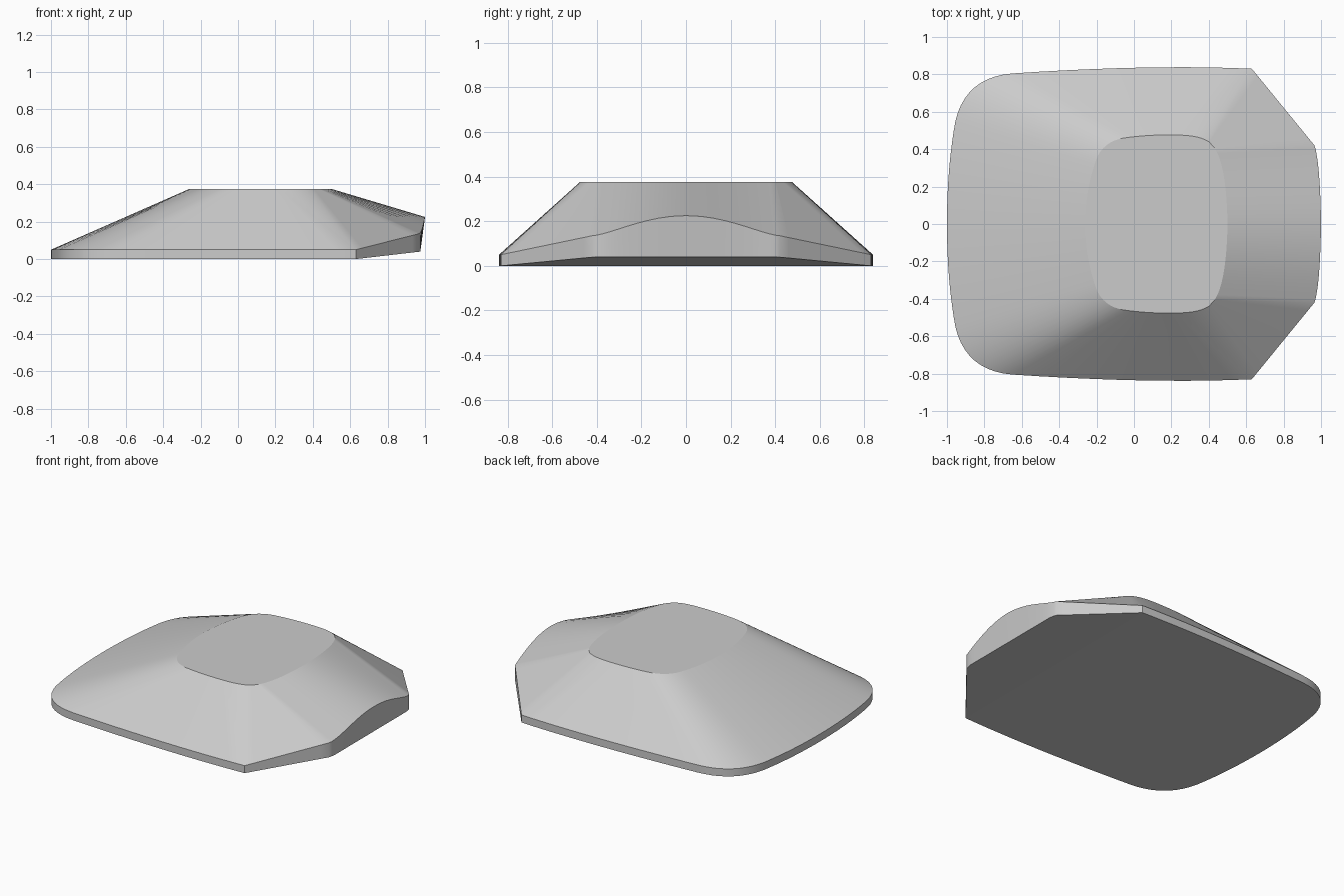
import bpy, bmesh

cube = bpy.data.objects.get("Cube")
if cube:
    bpy.data.objects.remove(cube)

STEPS = 10
NOSE_X, CORNER_X, CORNER_Y, KEEL_X = 0.975, 0.63, 0.42, 0.965
RIM_Z, TOP_Z = 0.05, 0.375

# Half outline as matching curve pieces: (start, control, end) for the rim and the top
PIECES = [
    (((-1, 0), (-1, .3), (-.955, .55)), ((-.26, 0), (-.26, .17), (-.21, .32))),          # tail
    (((-.955, .55), (-.9, .785), (-.65, .805)), ((-.21, .32), (-.175, .45), (-.03, .463))),  # tail corner
    (((-.65, .805), (.1, .855), (.63, .83)), ((-.03, .463), (.1, .48), (.25, .475))),    # side
    (((.63, .83),) * 3, ((.25, .475), (.35, .472), (.4, .44))),                          # shoulder fan
    (((.63, .83), (.7975, .625), (.965, .42)), ((.4, .44), (.42, .42), (.435, .4))),     # chamfer
    (((.965, .42), (.995, .33), (1, 0)), ((.435, .4), (.495, .3), (.5, 0))),             # nose
]


def bezier(points, t):
    a, b, c = points
    return tuple((1 - t) ** 2 * p + 2 * t * (1 - t) * q + t * t * r for p, q, r in zip(a, b, c))


def rim_height(x, y):
    """Level rim that climbs along the chamfer and arches over the nose."""
    if x <= CORNER_X:
        return RIM_Z
    if abs(y) >= CORNER_Y:
        return RIM_Z + 0.085 * (x - CORNER_X) / (KEEL_X - CORNER_X)
    return 0.135 + 0.09 * (1 - (y / CORNER_Y) ** 2) ** 1.5


def floor_point(x, y):
    """Flat underside with a slight upward tilt towards the nose."""
    x = min(x, NOSE_X)
    return x, y, 0.04 * max(0, x - CORNER_X) / (NOSE_X - CORNER_X)


# Matching stations around the whole outline
half = [(bezier(r, i / STEPS), bezier(t, i / STEPS)) for r, t in PIECES for i in range(STEPS)]
half.append((PIECES[-1][0][2], PIECES[-1][1][2]))
mirrored = [((r[0], -r[1]), (t[0], -t[1])) for r, t in reversed(half[1:-1])]
stations = half + mirrored

bm = bmesh.new()
cache = {}


def vert(co):
    key = tuple(round(c, 4) + 0.0 for c in co)
    if key not in cache:
        cache[key] = bm.verts.new(key)
    return cache[key]


def face(verts):
    unique = list(dict.fromkeys(verts))
    if len(unique) > 2:
        bm.faces.new(unique)


floor = [vert(floor_point(*r)) for r, t in stations]
rim = [vert((*r, rim_height(*r))) for r, t in stations]
top = [vert((*t, TOP_Z)) for r, t in stations]

# Side wall and sloping shell
for lower, upper in ((floor, rim), (rim, top)):
    for i in range(len(stations)):
        j = (i + 1) % len(stations)
        face((lower[i], lower[j], upper[j], upper[i]))

# Flat top and the two panels of the underside
face(top)
face([v for v in floor if v.co.x <= CORNER_X + 0.001])
face([v for v in floor if v.co.x >= CORNER_X - 0.001])
bmesh.ops.recalc_face_normals(bm, faces=bm.faces)

# Smooth shell with crisp borders
for f in bm.faces:
    f.smooth = True
rings = [set(floor), set(rim), set(top)]
for e in bm.edges:
    on_ring = any(e.verts[0] in ring and e.verts[1] in ring for ring in rings)
    e.smooth = not on_ring and e.calc_face_angle(0) < 0.55

mesh = bpy.data.meshes.new("shell_body")
bm.to_mesh(mesh)
bm.free()
body = bpy.data.objects.new("shell_body", mesh)
bpy.context.collection.objects.link(body)

grey = bpy.data.materials.new("light_grey")
grey.use_nodes = True
colour = (0.6, 0.6, 0.6, 1)
grey.diffuse_color = colour
grey.node_tree.nodes["Principled BSDF"].inputs["Base Color"].default_value = colour
mesh.materials.append(grey)
